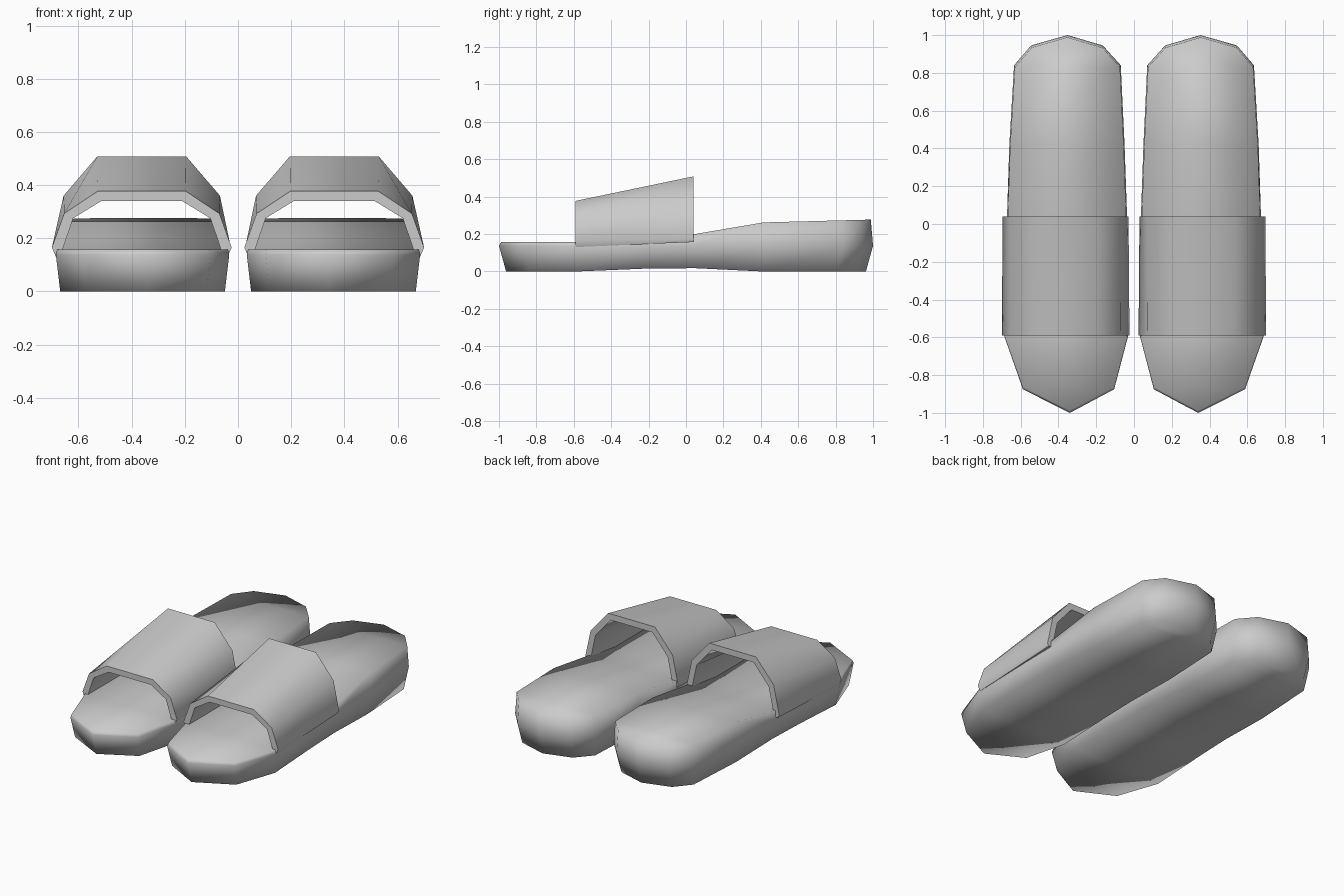
import bpy, bmesh, math

if "Cube" in bpy.data.objects:
    bpy.data.objects.remove(bpy.data.objects["Cube"])

CX = 0.36  # centre line of the right-hand slipper


def interp(table, y):
    for (y0, z0), (y1, z1) in zip(table, table[1:]):
        if y <= y1:
            t = max(0.0, (y - y0) / (y1 - y0))
            return z0 + t * (z1 - z0)
    return table[-1][1]


def finish(bm, name, angle):
    bmesh.ops.recalc_face_normals(bm, faces=bm.faces)
    me = bpy.data.meshes.new(name)
    bm.to_mesh(me)
    bm.free()
    ob = bpy.data.objects.new(name, me)
    bpy.context.collection.objects.link(ob)
    bpy.ops.object.select_all(action='DESELECT')
    ob.select_set(True)
    bpy.context.view_layer.objects.active = ob
    bpy.ops.object.shade_smooth_by_angle(angle=math.radians(angle))
    # second slipper of the pair
    ob.modifiers.new("pair", 'MIRROR').use_clip = False
    return ob


# Sole: outline stations (y, inner x, outer x) between toe tip and heel tip
stations = [(-0.875, 0.105, 0.588), (-0.6, 0.033, 0.685), (-0.22, 0.033, 0.68),
            (0.05, 0.037, 0.672), (0.42, 0.05, 0.66), (0.84, 0.07, 0.635),
            (0.945, 0.165, 0.545)]
toe, heel = (0.34, -1.0), (0.352, 1.0)
outline = ([toe] + [(r, y) for y, l, r in stations] + [heel]
           + [(l, y) for y, l, r in reversed(stations)])
top_z = [(-1, 0.157), (-0.22, 0.157), (0.05, 0.2), (0.42, 0.262), (1, 0.277)]
bottom_z = [(-1, 0), (-0.6, 0), (-0.05, 0.022), (0.42, 0), (1, 0)]


def ring(bm, sx, sy, height):
    return [bm.verts.new((CX + (x - CX) * sx, y * sy, height(y))) for x, y in outline]


bm = bmesh.new()
rings = [ring(bm, 0.95, 0.962, lambda y: interp(bottom_z, y)),
         ring(bm, 1, 1, lambda y: 0.137),
         ring(bm, 0.985, 0.988, lambda y: interp(top_z, y))]
n = len(outline)
for a, b in zip(rings, rings[1:]):
    for i in range(n):
        j = (i + 1) % n
        bm.faces.new((a[i], a[j], b[j], b[i]))
# footbed and underside as ladders of faces across the outline
k = len(stations)
for r in (rings[0], rings[2]):
    bm.faces.new((r[0], r[1], r[-1]))
    for i in range(1, k):
        bm.faces.new((r[i], r[i + 1], r[n - i - 1], r[n - i]))
    bm.faces.new((r[k], r[k + 1], r[k + 2]))
finish(bm, "sole", 89)


# Strap: thick faceted arch, lofted from its low front edge to its high back edge
def arch(bm, y, outer, inner):
    half = lambda pts: [(d, z) for d, z in pts] + [(-d, z) for d, z in reversed(pts)]
    section = [half(outer), half(inner)]
    return [[bm.verts.new((CX + 0.002 + d, y, z)) for d, z in s] for s in section]


bm = bmesh.new()
front = arch(bm, -0.59,
             [(0.323, 0.13), (0.338, 0.165), (0.292, 0.293), (0.165, 0.377)],
             [(0.302, 0.13), (0.297, 0.16), (0.258, 0.275), (0.152, 0.34)])
back = arch(bm, 0.04,
            [(0.325, 0.157), (0.333, 0.175), (0.294, 0.36), (0.167, 0.508)],
            [(0.298, 0.157), (0.295, 0.17), (0.258, 0.34), (0.15, 0.468)])
m = len(front[0])
for i in range(m - 1):
    for a, b in ((front[0], back[0]), (front[1], back[1]),
                 (front[0], front[1]), (back[0], back[1])):
        bm.faces.new((a[i], a[i + 1], b[i + 1], b[i]))
for i in (0, m - 1):
    bm.faces.new((front[0][i], back[0][i], back[1][i], front[1][i]))
finish(bm, "strap", 60)
